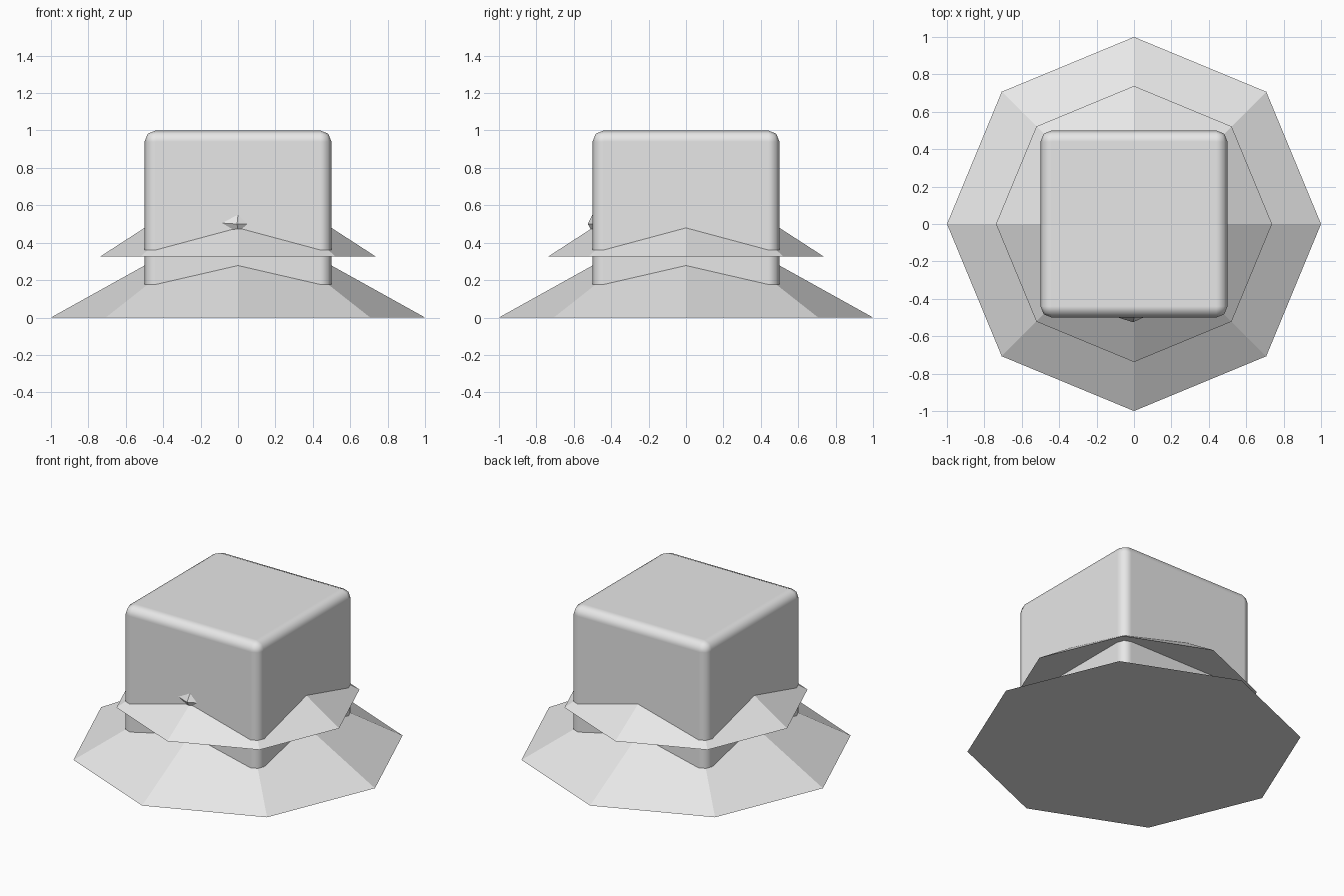
import bpy, math

if "Cube" in bpy.data.objects:
    bpy.data.objects.remove(bpy.data.objects["Cube"])

grey = bpy.data.materials.new("light_grey")
grey.diffuse_color = (0.8, 0.8, 0.8, 1)
grey.use_nodes = True
grey.node_tree.nodes["Principled BSDF"].inputs["Base Color"].default_value = grey.diffuse_color


def finish(name):
    ob = bpy.context.object
    ob.name = name
    ob.data.materials.append(grey)
    return ob


def skirt(name, radius, base, height):
    # closed eight-sided cone with a corner on +x
    bpy.ops.mesh.primitive_cone_add(vertices=8, radius1=radius, radius2=0, depth=height,
                                    location=(0, 0, base + height / 2))
    return finish(name)


# rounded box body
bpy.ops.mesh.primitive_cube_add(size=1, location=(0, 0, 0.5))
body = finish("body")
bevel = body.modifiers.new("rounded_edges", "BEVEL")
bevel.width = 0.06
bevel.segments = 2
bevel.harden_normals = True
bpy.ops.object.shade_smooth()

# two flared skirts around the body
skirt("lower_skirt", 1.0, 0.0, 0.556)
skirt("upper_skirt", 0.738, 0.325, 0.478)

# small faceted stud on the front face
verts = [(-0.085, -0.5, 0.505), (0, -0.5, 0.55), (0.05, -0.5, 0.5), (0, -0.5, 0.455),
         (-0.005, -0.525, 0.5), (-0.005, -0.475, 0.5)]
faces = []
for i in range(4):
    j = (i + 1) % 4
    faces += [(j, i, 4), (i, j, 5)]
mesh = bpy.data.meshes.new("front_stud")
mesh.from_pydata(verts, [], faces)
mesh.materials.append(grey)
stud = bpy.data.objects.new("front_stud", mesh)
bpy.context.collection.objects.link(stud)
